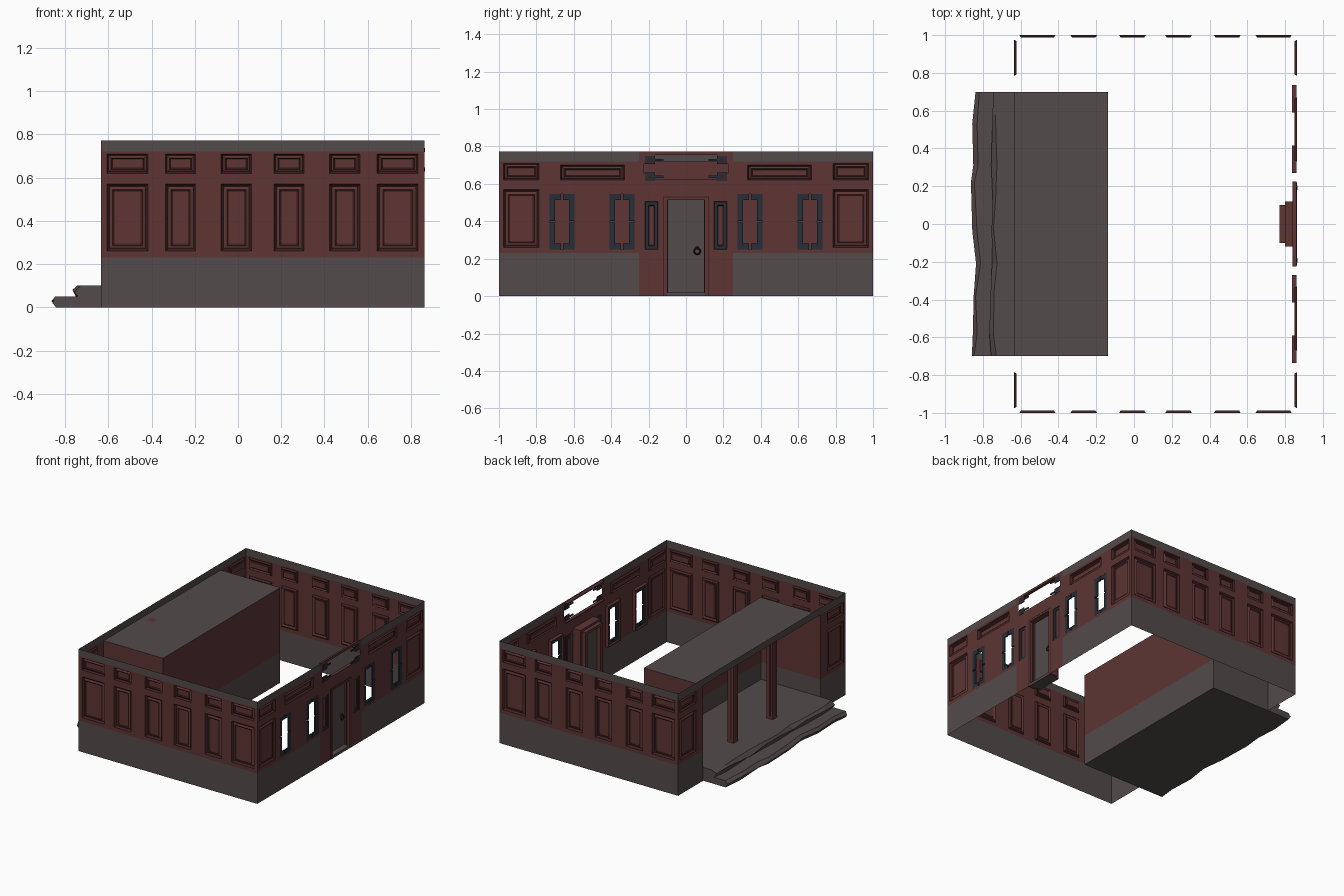
import bpy, bmesh, math, random
from mathutils import Vector

if "Cube" in bpy.data.objects:
    bpy.data.objects.remove(bpy.data.objects["Cube"])

COLOURS = {
    "wood_red": (0.110, 0.035, 0.034),
    "dark_red": (0.048, 0.015, 0.014),
    "stone_grey": (0.086, 0.069, 0.069),
    "slate_blue": (0.019, 0.028, 0.038),
    "iron": (0.018, 0.016, 0.016),
}
MATS = []
for name, rgb in COLOURS.items():
    m = bpy.data.materials.new(name)
    m.use_nodes = True
    m.diffuse_color = (*rgb, 1)
    m.node_tree.nodes["Principled BSDF"].inputs["Base Color"].default_value = (*rgb, 1)
    MATS.append(m)
RED, DARK, GREY, SLATE, IRON = range(len(MATS))

X0, X1, Y1, TOP = -0.634, 0.862, 1.0, 0.772
BASE, CORNICE = 0.23, 0.72
ALC_X, ALC_Y, FLOOR = -0.137, 0.70, 0.10


def finish(name, bm):
    me = bpy.data.meshes.new(name)
    bm.to_mesh(me)
    bm.free()
    for m in MATS:
        me.materials.append(m)
    ob = bpy.data.objects.new(name, me)
    bpy.context.collection.objects.link(ob)
    return ob


def quad(bm, pts, mat):
    f = bm.faces.new([bm.verts.new(p) for p in pts])
    f.material_index = mat


def box(bm, x, y, z, mat):
    """Box from three (low, high) ranges."""
    r = bmesh.ops.create_cube(bm, size=1)
    for v in r["verts"]:
        v.co = [rng[0] + (c + 0.5) * (rng[1] - rng[0]) for c, rng in zip(v.co, (x, y, z))]
    for f in {f for v in r["verts"] for f in v.link_faces}:
        f.material_index = mat


# Moulding steps of a sunk panel: inset, depth, colour
MOULDING = [(0.011, 0.013, DARK), (0.026, 0.007, RED), (0.035, 0.013, DARK)]
SIDELIGHT = [(0.003, 0.004, DARK), (0.019, 0.004, SLATE), (0.022, 0.008, DARK)]


def wall(name, origin, along, half, top, panels=(), holes=(), lights=(), bay=0):
    """Sheet wall centred on origin; panels are sunk and holes left open."""
    o, u_dir, up = Vector(origin), Vector(along), Vector((0, 0, 1))
    inward = -u_dir.cross(up)
    at = lambda u, v, d=0: o + u_dir * u + up * v + inward * d
    bm = bmesh.new()
    cut = list(panels) + list(holes) + list(lights)
    us = {-half, half, -bay, bay} | {u for r in cut for u in r[:2]}
    vs = {0, BASE, CORNICE, top} | {v for r in cut for v in r[2:]}
    us, vs = sorted(us), sorted(vs)
    for a, b in zip(us, us[1:]):
        for c, d in zip(vs, vs[1:]):
            u, v = (a + b) / 2, (c + d) / 2
            if any(r[0] < u < r[1] and r[2] < v < r[3] for r in cut):
                continue
            red = BASE < v < CORNICE or abs(u) < bay
            quad(bm, [at(a, c), at(b, c), at(b, d), at(a, d)], RED if red else GREY)
    for rects, steps in ((panels, MOULDING), (lights, SIDELIGHT)):
        for a, b, c, d in rects:
            k = 0.7 if d - c < 0.15 else 1  # finer moulding on small panels
            ring = lambda i, dep: [at(a + i, c + i, dep), at(b - i, c + i, dep),
                                   at(b - i, d - i, dep), at(a + i, d - i, dep)]
            last = ring(0, 0)
            for inset, depth, mat in steps:
                nxt = ring(inset * k, depth)
                for s in range(4):
                    t = (s + 1) % 4
                    quad(bm, [last[s], last[t], nxt[t], nxt[s]], mat)
                last = nxt
            quad(bm, last, RED)
    bmesh.ops.remove_doubles(bm, verts=bm.verts, dist=0.0002)
    return finish(name, bm)


def mirrored(rects):
    return [r for a, b, c, d in rects for r in ((a, b, c, d), (-b, -a, c, d))]


def stacked(centre, width):
    """Tall panel with a small one above it."""
    a, b = centre - width / 2, centre + width / 2
    return [(a, b, 0.26, 0.57), (a, b, 0.62, 0.71)]


# Outer walls
mid = (X0 + X1) / 2
half_x = (X1 - X0) / 2
side_panels = mirrored(stacked(0.122, 0.14) + stacked(0.38, 0.14) + stacked(0.625, 0.19))
wall("front_wall", (mid, -Y1, 0), (1, 0, 0), half_x, TOP, side_panels)
wall("rear_wall", (mid, Y1, 0), (-1, 0, 0), half_x, TOP, side_panels)
end_panels = stacked(0.88, 0.19)
wall("porch_wall", (X0, 0, 0), (0, -1, 0), Y1, TOP, mirrored(end_panels),
     [(-ALC_Y, ALC_Y, 0, CORNICE)])

WINDOWS = mirrored([(0.275, 0.41, 0.25, 0.545), (0.595, 0.73, 0.25, 0.545)])
sign_holes = [(-0.165, 0.165, 0.625, 0.755)] + mirrored([(0.165, 0.225, 0.655, 0.705)])
wall("entrance_wall", (X1, 0, 0), (0, 1, 0), Y1, TOP,
     mirrored(end_panels + [(0.33, 0.67, 0.62, 0.70)]),
     WINDOWS + sign_holes + [(-0.12, 0.12, 0, 0.53)],
     mirrored([(0.15, 0.22, 0.25, 0.505)]), bay=0.25)

# Windows: slate corner pieces split by narrow gaps, in a red inner lining
for i, (a, b, c, d) in enumerate(WINDOWS):
    bm = bmesh.new()
    w, gap, t = 0.03, 0.005, 0.006
    cu, cv = (a + b) / 2, (c + d) / 2
    depth = (X1 - 0.012, X1 - 0.002)
    for ys in ((a, cu - gap), (cu + gap, b)):
        for zs in ((c, c + w), (d - w, d)):
            box(bm, depth, ys, zs, SLATE)
    for ys in ((a, a + w), (b - w, b)):
        for zs in ((c + w, cv - gap), (cv + gap, d - w)):
            box(bm, depth, ys, zs, SLATE)
    lining = (X1 - 0.026, X1 - 0.001)
    for zs in ((c - t, c), (d, d + t)):
        box(bm, lining, (a - t, b + t), zs, RED)
    for ys in ((a - t, a), (b, b + t)):
        box(bm, lining, ys, (c, d), RED)
    finish(f"window_frame_{i + 1}", bm)

# Sign surround: inner ledges and corner squares beside the stepped opening
bm = bmesh.new()
for zs in ((0.615, 0.624), (0.756, 0.765)):
    box(bm, (X1 - 0.024, X1 - 0.001), (-0.225, 0.225), zs, RED)
for s in (-1, 1):
    for z in (0.638, 0.728):
        ys = sorted((s * 0.165, s * 0.22))
        box(bm, (X1 - 0.004, X1 + 0.002), ys, (z - 0.022, z + 0.022), SLATE)
        ys = sorted((s * 0.18, s * 0.205))
        box(bm, (X1 - 0.005, X1 + 0.003), ys, (z - 0.01, z + 0.01), DARK)
        ys = sorted((s * 0.12, s * 0.165))
        box(bm, (X1 - 0.004, X1 + 0.002), ys, (z - 0.006, z + 0.006), SLATE)
finish("sign_corners", bm)

# Door casing stepping inward, with sill
bm = bmesh.new()
for s in (-1, 1):
    box(bm, (0.80, X1 + 0.001), sorted((s * 0.10, s * 0.12)), (0, 0.53), RED)
    box(bm, (0.77, 0.80), sorted((s * 0.08, s * 0.10)), (0, 0.515), RED)
    box(bm, (X1, X1 + 0.002), sorted((s * 0.117, s * 0.123)), (0, 0.533), DARK)
    box(bm, (X1 - 0.03, X1 - 0.02), sorted((s * 0.096, s * 0.10)), (0.02, 0.515), DARK)
box(bm, (0.80, X1 + 0.001), (-0.12, 0.12), (0.515, 0.53), RED)
box(bm, (0.77, 0.80), (-0.10, 0.10), (0.495, 0.515), RED)
box(bm, (X1, X1 + 0.002), (-0.123, 0.123), (0.528, 0.533), DARK)
finish("door_casing", bm)

bm = bmesh.new()
box(bm, (0.77, X1), (-0.10, 0.10), (0, 0.02), GREY)
finish("door_sill", bm)
bm = bmesh.new()
box(bm, (0.802, 0.82), (-0.10, 0.10), (0.02, 0.515), GREY)
finish("door", bm)

# Door handle: round plate and ring
bpy.ops.mesh.primitive_cylinder_add(vertices=16, radius=0.010, depth=0.012,
                                    location=(0.825, 0.06, 0.258), rotation=(0, math.pi / 2, 0))
bpy.context.object.name = "handle_plate"
bpy.context.object.data.materials.append(MATS[IRON])
bpy.ops.mesh.primitive_torus_add(major_segments=16, minor_segments=6, major_radius=0.016,
                                 minor_radius=0.004, location=(0.833, 0.06, 0.24),
                                 rotation=(0, math.pi / 2, 0))
bpy.context.object.name = "handle_ring"
bpy.context.object.data.materials.append(MATS[IRON])
bpy.ops.object.shade_smooth_by_angle()

# Porch recess
wall("recess_back", (ALC_X, 0, 0), (0, 1, 0), ALC_Y, CORNICE)
recess_mid, recess_half = (X0 + ALC_X) / 2, (ALC_X - X0) / 2
wall("recess_side_left", (recess_mid, -ALC_Y, 0), (1, 0, 0), recess_half, CORNICE)
wall("recess_side_right", (recess_mid, ALC_Y, 0), (-1, 0, 0), recess_half, CORNICE)
bm = bmesh.new()
quad(bm, [(X0, -ALC_Y, CORNICE), (ALC_X, -ALC_Y, CORNICE),
          (ALC_X, ALC_Y, CORNICE), (X0, ALC_Y, CORNICE)], GREY)
finish("recess_roof", bm)

# Broken stone floor slabs, lofted along y
random.seed(4)


def slab(name, edge, z0, z1, rough, lip):
    bm = bmesh.new()
    rows, n = [], 8
    back = ALC_X - 0.001
    for i in range(n + 1):
        inner = 0 < i < n
        y = -ALC_Y + 2 * ALC_Y * i / n + (random.uniform(-0.06, 0.06) if inner else 0)
        e = edge + random.uniform(-rough, rough)
        zm = z0 + (z1 - z0) * random.uniform(0.35, 0.75)
        prof = [(back, z0), (e + lip * random.random(), z0), (e - 0.008, zm),
                (e + lip * random.random(), z1), (back, z1)]
        rows.append([bm.verts.new((x, y, z)) for x, z in prof])
    for r, q in zip(rows, rows[1:]):
        for k in range(5):
            j = (k + 1) % 5
            bm.faces.new((r[k], r[j], q[j], q[k]))
    bm.faces.new(rows[0])
    bm.faces.new(rows[-1][::-1])
    bmesh.ops.recalc_face_normals(bm, faces=bm.faces)
    for f in bm.faces:
        f.material_index = GREY
    finish(name, bm)


slab("lower_slab", -0.842, 0, 0.05, 0.016, 0.02)
slab("upper_slab", -0.747, 0.05, FLOOR, 0.012, 0.025)

# Porch columns with dark grooves on each face
for side, y in (("left", 0.233), ("right", -0.233)):
    bm = bmesh.new()
    cx, h, g = -0.555, 0.026, 0.006
    box(bm, (cx - h, cx + h), (y - h, y + h), (FLOOR, CORNICE), RED)
    zs = (FLOOR + 0.02, CORNICE - 0.02)
    box(bm, (cx - h - 0.001, cx + h + 0.001), (y - g, y + g), zs, DARK)
    box(bm, (cx - g, cx + g), (y - h - 0.001, y + h + 0.001), zs, DARK)
    finish(f"column_{side}", bm)
